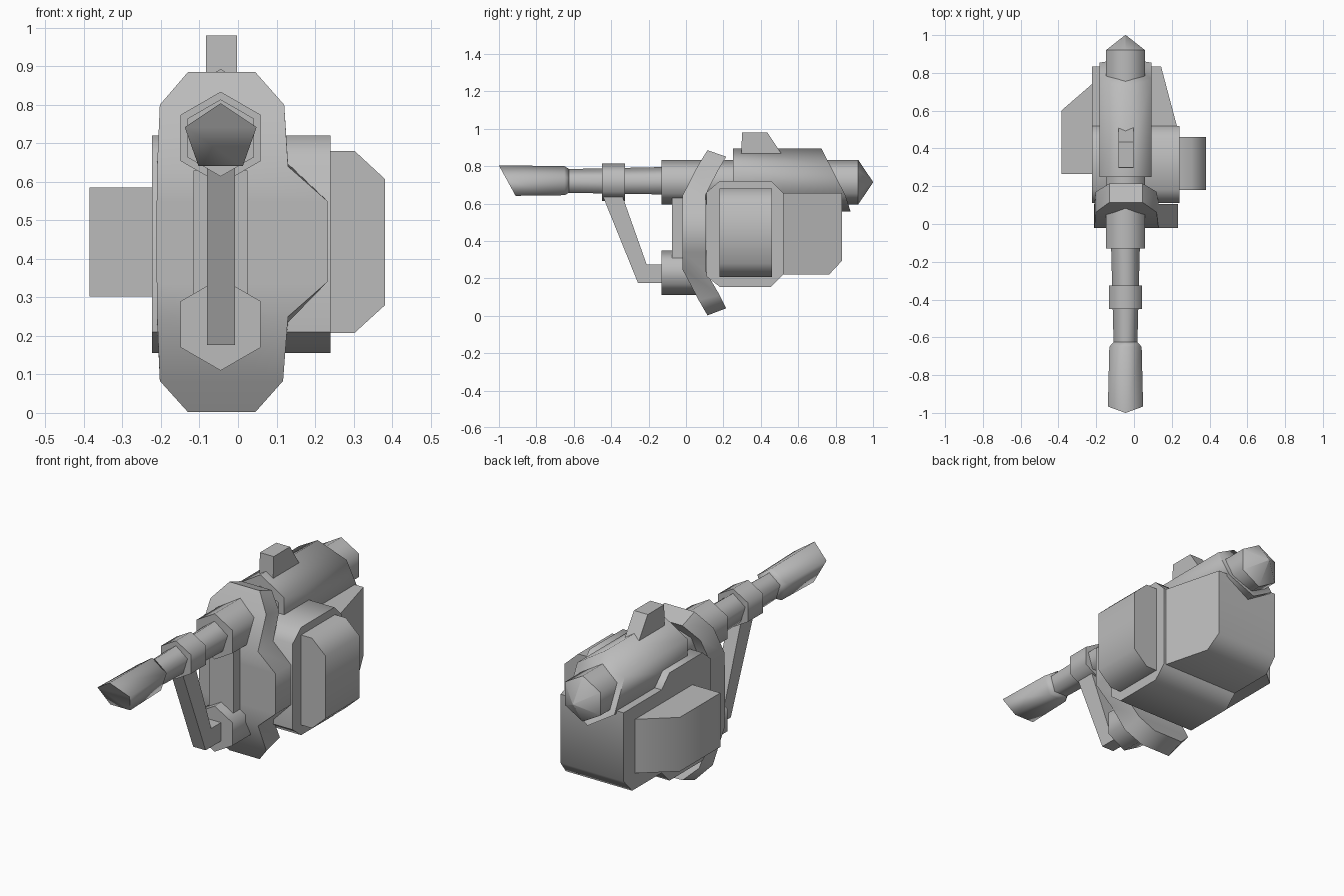
import bpy, bmesh
from math import sin, cos, pi, radians

cube = bpy.data.objects.get("Cube")
if cube:
    bpy.data.objects.remove(cube, do_unlink=True)

grey = bpy.data.materials.new("plain_grey")
grey.use_nodes = True
grey.diffuse_color = (0.5, 0.5, 0.5, 1)
grey.node_tree.nodes["Principled BSDF"].inputs["Base Color"].default_value = (0.5, 0.5, 0.5, 1)

AXIS_X, AXIS_Z = -0.045, 0.714   # line of the barrel


def loft(name, rings, angle=50):
    """Skin a list of equal rings, close both ends, shade by angle."""
    bm = bmesh.new()
    loops = [[bm.verts.new(p) for p in ring] for ring in rings]
    n = len(loops[0])
    for a, b in zip(loops, loops[1:]):
        for i in range(n):
            j = (i + 1) % n
            bm.faces.new((a[i], a[j], b[j], b[i]))
    bm.faces.new(loops[0])
    bm.faces.new(loops[-1])
    bmesh.ops.recalc_face_normals(bm, faces=bm.faces)
    mesh = bpy.data.meshes.new(name)
    bm.to_mesh(mesh)
    bm.free()
    mesh.materials.append(grey)
    obj = bpy.data.objects.new(name, mesh)
    bpy.context.collection.objects.link(obj)
    bpy.ops.object.select_all(action='DESELECT')
    obj.select_set(True)
    bpy.context.view_layer.objects.active = obj
    bpy.ops.object.shade_smooth_by_angle(angle=radians(angle))
    return obj


def side_prism(name, yz, x0, x1):
    return loft(name, [[(x, y, z) for y, z in yz] for x in (x0, x1)])


def tube(name, sides, stations, z=AXIS_Z):
    """Faceted tube along y; a station is (y or y-from-height rule, x radius, z radius)."""
    rings = []
    for y, rx, rz in stations:
        ring = []
        for i in range(sides):
            a = 2 * pi * i / sides
            h = z + rz * cos(a)
            ring.append((AXIS_X + rx * sin(a), y(h) if callable(y) else y, h))
        rings.append(ring)
    return loft(name, rings, 75)


# Barrel, front to back
tube("muzzle", 5, [(lambda h: -1 + 0.55 * (0.803 - h), 0.098, 0.09),
                   (-0.65, 0.09, 0.086), (-0.625, 0.066, 0.07)])
tube("barrel_rod", 5, [(-0.64, 0.066, 0.07), (-0.12, 0.08, 0.081)])
tube("barrel_collar", 6, [(-0.45, 0.1, 0.1), (-0.325, 0.1, 0.1)])
tube("barrel_sleeve", 6, [(-0.13, 0.12, 0.12), (0.92, 0.12, 0.12)])
tube("rear_cone", 6, [(0.92, 0.12, 0.12), (1.0, 0.002, 0.002)])

# Upper housing with a slanted rear end
tube("upper_housing", 6, [(0.25, 0.159, 0.168),
                          (lambda h: min(0.88, 0.725 + 0.51 * (0.893 - h)), 0.159, 0.168)], 0.725)
side_prism("sight_block", [(0.295, 0.86), (0.3, 0.98), (0.435, 0.98), (0.515, 0.86)], -0.083, -0.003)

# Brace and lower stub
tube("lower_stub", 6, [(-0.13, 0.12, 0.12), (0.12, 0.12, 0.12)], 0.23)
side_prism("brace", [(-0.445, 0.64), (-0.34, 0.64), (-0.21, 0.273), (-0.12, 0.273),
                     (-0.12, 0.176), (-0.257, 0.176)], -0.08, -0.008)
side_prism("front_spine", [(-0.075, 0.31), (-0.075, 0.63), (0.03, 0.63), (0.03, 0.31)], -0.115, 0.025)

# Curved shield: left edge, right edge, front (y, z), back (y, z)
rows = [
    (-0.13, 0.045, 0.115, 0.885, 0.215, 0.85),
    (-0.203, 0.12, 0.062, 0.80, 0.17, 0.775),
    (-0.21, 0.13, -0.02, 0.64, 0.105, 0.647),
    (-0.211, 0.232, -0.02, 0.55, 0.107, 0.55),
    (-0.211, 0.232, -0.02, 0.34, 0.107, 0.34),
    (-0.21, 0.13, -0.02, 0.25, 0.107, 0.235),
    (-0.203, 0.117, 0.068, 0.083, 0.18, 0.11),
    (-0.13, 0.045, 0.115, 0.002, 0.215, 0.04),
]
loft("shield", [[(l, fy, fz), (r, fy, fz), (r, by, bz), (l, by, bz)]
                for l, r, fy, fz, by, bz in rows])

# Body: chamfered front block and tapering rear block
side_prism("body_front", [(0.11, 0.66), (0.18, 0.72), (0.455, 0.72), (0.52, 0.655),
                          (0.52, 0.22), (0.455, 0.155), (0.18, 0.155), (0.11, 0.21)], -0.223, 0.24)


def taper(y):
    return 0.24 - 0.097 * max(0, y - 0.47) / 0.365


rear = [(0.47, 0.655), (0.835, 0.655), (0.835, 0.295), (0.765, 0.22), (0.47, 0.22)]
loft("body_rear", [[(-0.223, y, z) for y, z in rear], [(taper(y), y, z) for y, z in rear]])

# Side pods
pod = [(0.2, 0.68), (0.303, 0.68), (0.382, 0.607), (0.382, 0.28), (0.303, 0.208), (0.2, 0.208)]
loft("left_pod", [[(x, y, z) for x, z in pod] for y in (0.18, 0.46)])
box = [(-0.2, 0.265), (-0.385, 0.265), (-0.385, 0.6), (-0.2, 0.76)]
loft("right_pod", [[(x, y, z) for x, y in box] for z in (0.302, 0.585)])
